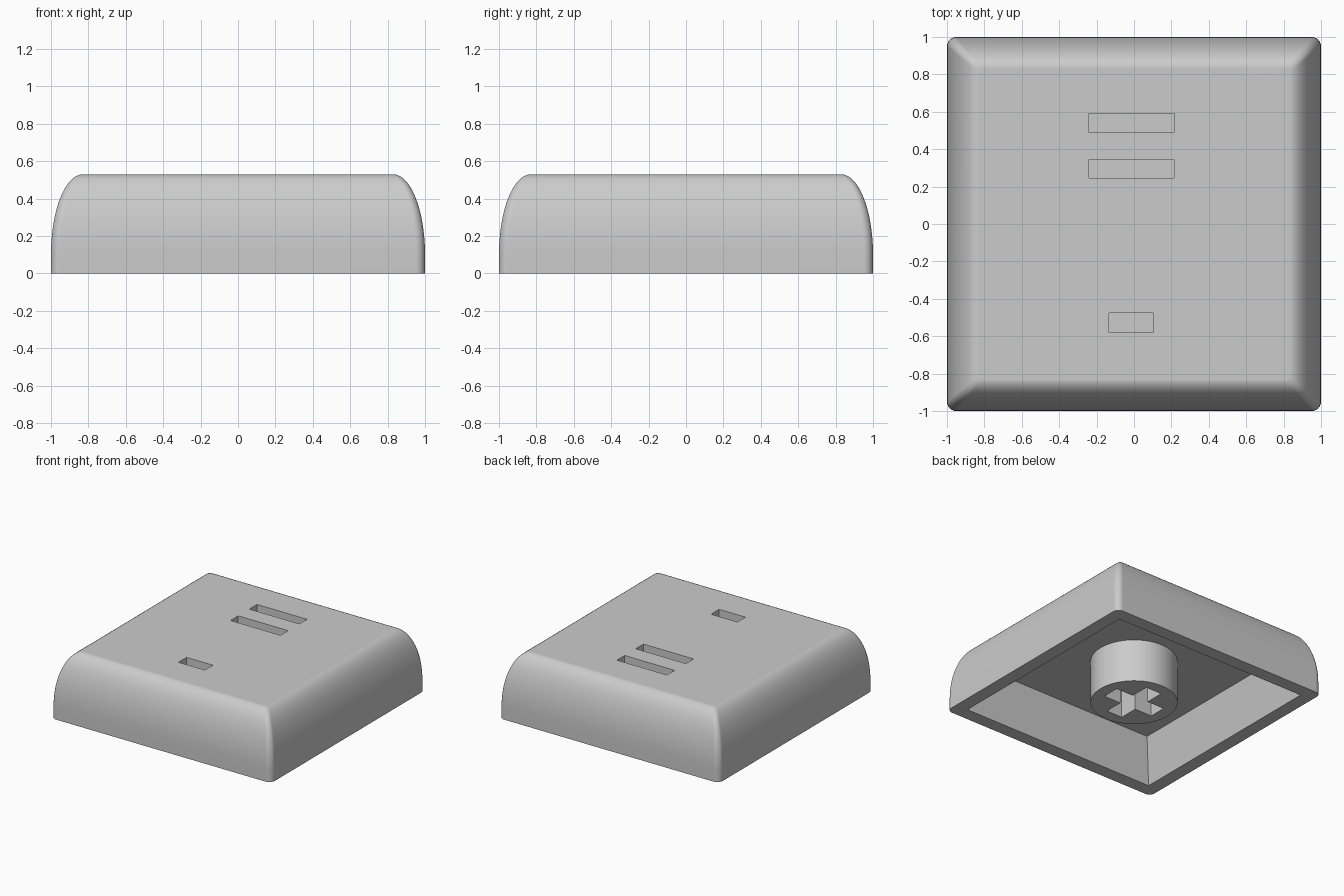
import bpy, bmesh, math
from math import sin, cos, pi

if "Cube" in bpy.data.objects:
    bpy.data.objects.remove(bpy.data.objects["Cube"], do_unlink=True)

HEIGHT, CEILING = 0.53, 0.355

plastic = bpy.data.materials.new("grey plastic")
plastic.use_nodes = True
grey = (0.6, 0.6, 0.6, 1)
plastic.diffuse_color = grey
plastic.node_tree.nodes["Principled BSDF"].inputs["Base Color"].default_value = grey


def rounded_square(half, radius, z, steps=6):
    """Points of a square outline with rounded corners."""
    points = []
    for corner in range(4):
        middle = pi / 4 + corner * pi / 2
        cx = math.copysign(half - radius, cos(middle))
        cy = math.copysign(half - radius, sin(middle))
        for i in range(steps + 1):
            a = corner * pi / 2 + i / steps * pi / 2
            points.append((cx + radius * cos(a), cy + radius * sin(a), z))
    return points


def square(half, z):
    return [(half, half, z), (-half, half, z), (-half, -half, z), (half, -half, z)]


def circle(radius, z, sides=64):
    return [(radius * cos(2 * pi * i / sides), radius * sin(2 * pi * i / sides), z)
            for i in range(sides)]


def rectangle(x0, x1, y0, y1, z):
    return [(x1, y1, z), (x0, y1, z), (x0, y0, z), (x1, y0, z)]


def loft(name, rings):
    """Closed solid through a stack of outlines, lowest first."""
    bm = bmesh.new()
    loops = [[bm.verts.new(p) for p in ring] for ring in rings]
    n = len(loops[0])
    for low, high in zip(loops, loops[1:]):
        for i in range(n):
            j = (i + 1) % n
            bm.faces.new((low[i], low[j], high[j], high[i]))
    bm.faces.new(loops[0][::-1])
    bm.faces.new(loops[-1])
    mesh = bpy.data.meshes.new(name)
    bm.to_mesh(mesh)
    bm.free()
    mesh.materials.append(plastic)
    obj = bpy.data.objects.new(name, mesh)
    bpy.context.collection.objects.link(obj)
    return obj


def activate(obj):
    bpy.ops.object.select_all(action='DESELECT')
    obj.select_set(True)
    bpy.context.view_layer.objects.active = obj


def combine(obj, other, operation):
    """Apply a boolean and drop the helper solid."""
    activate(obj)
    mod = obj.modifiers.new(operation.lower(), 'BOOLEAN')
    mod.operation, mod.object, mod.solver = operation, other, 'EXACT'
    bpy.ops.object.modifier_apply(modifier=mod.name)
    bpy.data.objects.remove(other, do_unlink=True)


def finish(obj):
    activate(obj)
    bpy.ops.object.shade_smooth_by_angle(angle=math.radians(35))
    mod = obj.modifiers.new("flat face normals", 'WEIGHTED_NORMAL')
    mod.keep_sharp = True


# Shell: straight skirt, then a tall elliptical shoulder up to the flat top
shoulder, skirt = 0.17, 0.1
rings = [rounded_square(1, 0.05, 0)]
for k in range(17):
    a = k / 16 * pi / 2
    rings.append(rounded_square(1 - shoulder * (1 - cos(a)), 0.02 + 0.03 * cos(a),
                                skirt + (HEIGHT - skirt) * sin(a)))
shell = loft("cap_shell", rings)

# Tapered hollow underneath
lip, top = 0.89, 0.8
slope = (lip - top) / CEILING
combine(shell, loft("hollow_cutter", [square(lip + slope * 0.1, -0.1),
                                      square(top, CEILING)]), 'DIFFERENCE')

# Shallow slots in the top
for x0, x1, y0, y1 in ((-0.24, 0.215, 0.49, 0.59),
                       (-0.24, 0.215, 0.245, 0.345),
                       (-0.135, 0.105, -0.58, -0.475)):
    cutter = loft("slot_cutter", [rectangle(x0, x1, y0, y1, HEIGHT - 0.09),
                                  rectangle(x0, x1, y0, y1, HEIGHT + 0.1)])
    combine(shell, cutter, 'DIFFERENCE')
finish(shell)

# Round mounting stem with a cross-shaped socket
stem = loft("mounting_stem", [circle(0.327, 0), circle(0.327, CEILING)])
arm, width = 0.23, 0.072
for hx, hy in ((arm, width), (width, arm)):
    cutter = loft("socket_cutter", [rectangle(-hx, hx, -hy, hy, z)
                                    for z in (-0.1, CEILING + 0.1)])
    combine(stem, cutter, 'DIFFERENCE')
finish(stem)
